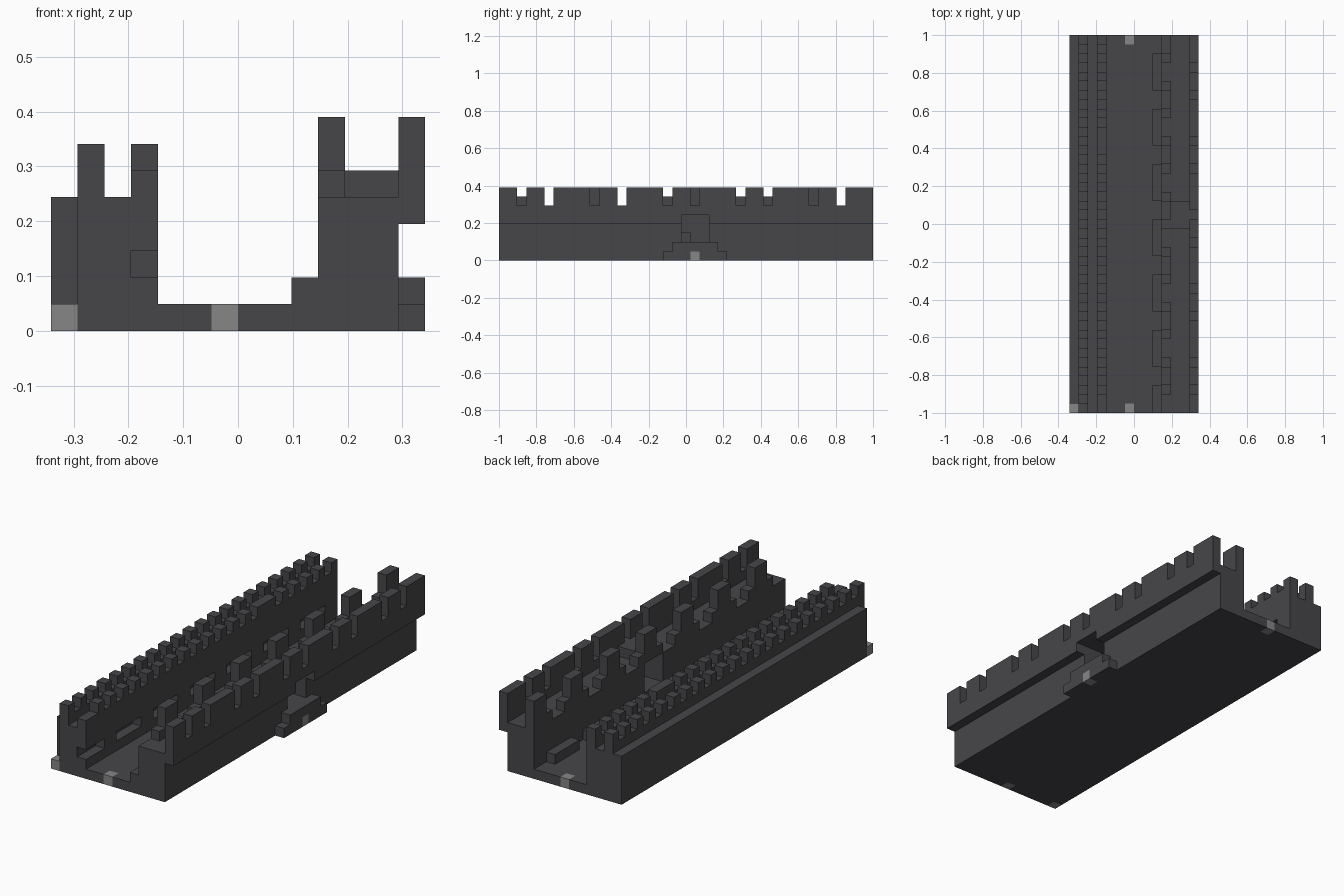
import bpy, bmesh
from mathutils import Vector

cube = bpy.data.objects.get("Cube")
if cube:
    bpy.data.objects.remove(cube, do_unlink=True)

LENGTH, WIDTH = 41, 14          # size in blocks
S = 2 / LENGTH                  # block size


def material(name, color):
    m = bpy.data.materials.new(name)
    m.use_nodes = True
    m.diffuse_color = color
    m.node_tree.nodes["Principled BSDF"].inputs["Base Color"].default_value = color
    return m


stone = material("dark stone", (0.062, 0.062, 0.068, 1))
marker = material("grey marker", (0.24, 0.24, 0.24, 1))

parts = {}
taken = set()


def fill(name, xs, ys, zs):
    """Fill a box of blocks; each argument is a start and an end."""
    cells = parts.setdefault(name, set())
    for x in range(*xs):
        for y in range(*ys):
            for z in range(*zs):
                if (x, y, z) not in taken:
                    taken.add((x, y, z))
                    cells.add((x, y, z))


def carve(xs, ys, zs):
    """Clear a box of blocks from every part."""
    gone = {(x, y, z) for x in range(*xs) for y in range(*ys) for z in range(*zs)}
    taken.difference_update(gone)
    for cells in parts.values():
        cells.difference_update(gone)


ALL = (0, LENGTH)
DOOR = (20, 23)

# Marker blocks at both ends, the outer corner and the doorstep
for x, y in ((6, 0), (6, LENGTH - 1), (0, 0), (13, 21)):
    fill("marker_blocks", (x, x + 1), (y, y + 1), (0, 1))

# Floor and the low wall on the right
fill("floor", (1, 13), ALL, (0, 1))
fill("low_wall", (0, 1), (1, LENGTH), (0, 5))
fill("low_wall", (1, 3), ALL, (1, 5))
fill("low_wall_gallery", (3, 4), ALL, (1, 6))
fill("low_wall_parapet", (1, 2), ALL, (5, 6))

# High wall with its overhanging outer parapet
fill("high_wall", (10, 13), ALL, (1, 5))
fill("high_wall_parapet", (13, 14), ALL, (4, 8))

# Details that repeat along the walls
for y in range(LENGTH):
    row = (y, y + 1)
    step = y % 6
    if step not in (3, 4):
        fill("inner_buttresses", (9, 10), row, (1, 2))
        carve((3, 4), row, (2, 3))
    else:
        fill("inner_merlons", (10, 11), row, (6, 8))
    if step > 1:
        fill("inner_parapet", (10, 11), row, (5, 6))
    if y % 8 in (2, 5):
        carve((13, 14), row, (6, 8))
    if y % 2 == 0:
        fill("low_wall_outer_merlons", (1, 2), row, (6, 7))
    if y == 29 or (y % 2 == 0 and y > 0):
        fill("low_wall_inner_merlons", (3, 4), row, (6, 7))

# Doorway through the high wall, with a raised roof and outside steps
carve((10, 14), DOOR, (2, 5))
fill("door_roof", (11, 13), DOOR, (5, 6))
fill("door_steps", (13, 14), (18, 25), (0, 1))
fill("door_steps", (13, 14), (19, 24), (1, 2))


# Skin each part with only its exposed faces
def build(name, cells):
    bm = bmesh.new()
    for c in cells:
        cell = Vector(c)
        for axis in range(3):
            for side in (-1, 1):
                n = Vector((0, 0, 0))
                n[axis] = side
                if tuple(int(v) for v in cell + n) in taken:
                    continue
                u, v = Vector((0, 0, 0)), Vector((0, 0, 0))
                u[(axis + 1) % 3] = 0.5
                v[(axis + 2) % 3] = 0.5 * side
                mid = cell + Vector((0.5, 0.5, 0.5)) + n * 0.5
                mid -= Vector((WIDTH / 2, LENGTH / 2, 0))
                corners = (mid - u - v, mid + u - v, mid + u + v, mid - u + v)
                bm.faces.new([bm.verts.new(p * S) for p in corners])
    bmesh.ops.remove_doubles(bm, verts=bm.verts, dist=S / 100)
    bmesh.ops.dissolve_limit(bm, angle_limit=0.01, verts=bm.verts, edges=bm.edges)
    mesh = bpy.data.meshes.new(name)
    bm.to_mesh(mesh)
    bm.free()
    mesh.materials.append(marker if name == "marker_blocks" else stone)
    bpy.context.collection.objects.link(bpy.data.objects.new(name, mesh))


for name, cells in parts.items():
    build(name, cells)
